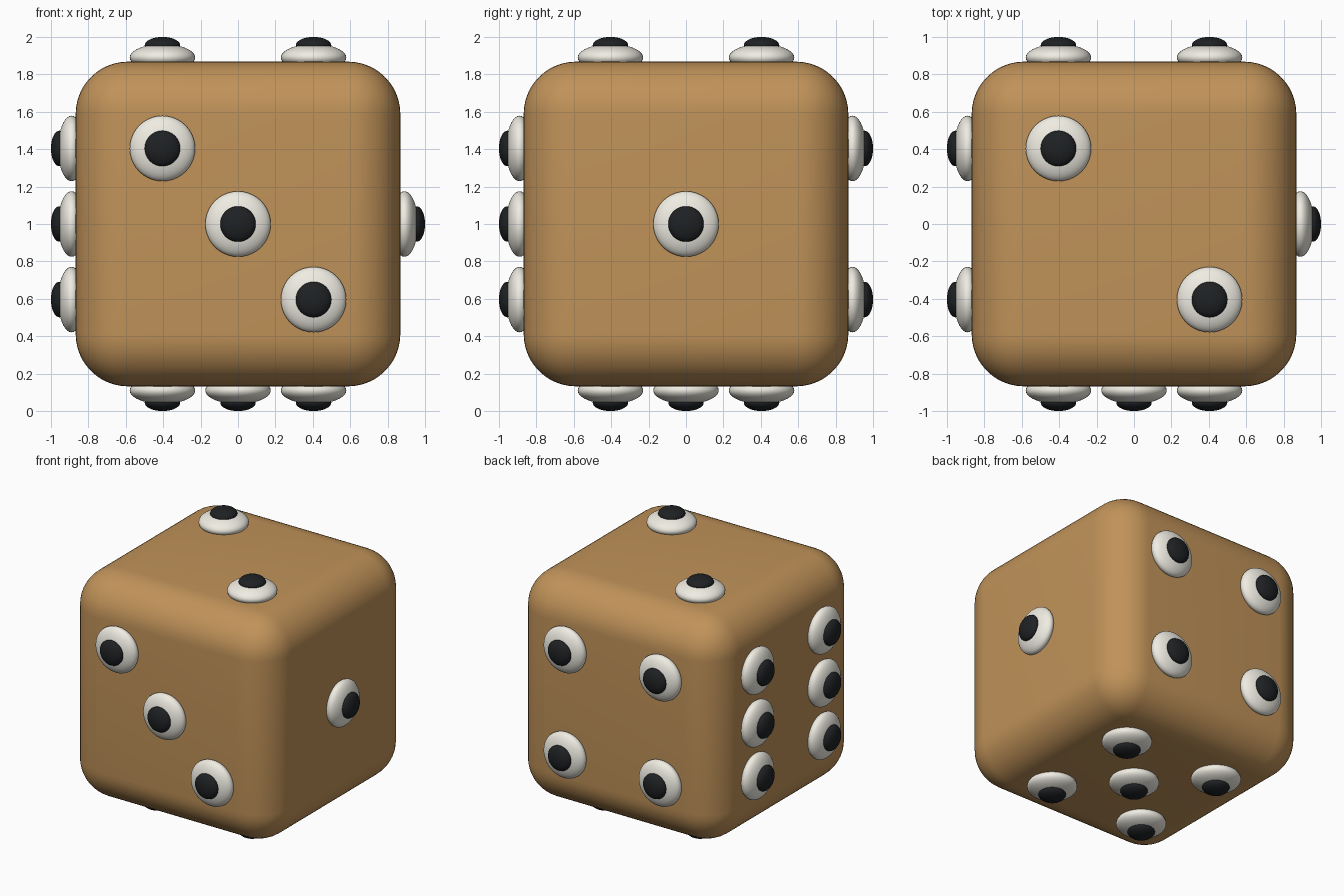
import bpy
from mathutils import Vector

if "Cube" in bpy.data.objects:
    bpy.data.objects.remove(bpy.data.objects["Cube"])

HALF, P = 0.868, 0.404          # body half size, pip spacing
CENTRE = Vector((0, 0, 1))


def material(name, rgb):
    m = bpy.data.materials.new(name)
    m.diffuse_color = (*rgb, 1)
    m.use_nodes = True
    m.node_tree.nodes["Principled BSDF"].inputs["Base Color"].default_value = m.diffuse_color
    return m


BROWN = material("brown", (0.53, 0.29, 0.10))
WHITE = material("ivory", (0.86, 0.84, 0.76))
BLACK = material("black", (0.013, 0.015, 0.017))

# Rounded cube body
bpy.ops.mesh.primitive_cube_add(size=2 * HALF, location=CENTRE)
body = bpy.context.object
body.name = "die_body"
body.data.materials.append(BROWN)
bev = body.modifiers.new("round", 'BEVEL')
bev.width = 0.28
bev.segments = 12
bpy.ops.object.modifier_apply(modifier="round")
bpy.ops.object.shade_smooth()


def dome(name, mat, loc, normal, radius, depth):
    """Flattened sphere whose short axis follows the face normal."""
    bpy.ops.mesh.primitive_uv_sphere_add(segments=40, ring_count=20, radius=1, location=loc)
    o = bpy.context.object
    o.name = name
    o.scale = (radius, radius, depth)
    o.rotation_euler = normal.to_track_quat('Z', 'Y').to_euler()
    o.data.materials.append(mat)
    bpy.ops.object.shade_smooth()


# Each face: name, normal, in-plane axes, pip grid positions
X, Y, Z = Vector((1, 0, 0)), Vector((0, 1, 0)), Vector((0, 0, 1))
CORNERS = [(a, b) for a in (-1, 1) for b in (-1, 1)]
FACES = [
    ("right", X, Y, Z, [(0, 0)]),
    ("top", Z, X, Y, [(-1, 1), (1, -1)]),
    ("front", -Y, X, Z, [(-1, 1), (0, 0), (1, -1)]),
    ("back", Y, X, Z, CORNERS),
    ("bottom", -Z, X, Y, CORNERS + [(0, 0)]),
    ("left", -X, Y, Z, [(a, b) for a in (-1, 1) for b in (-1, 0, 1)]),
]

# Eye-shaped pips: white dome with a black pupil
for face, n, u, v, spots in FACES:
    for i, (a, b) in enumerate(spots):
        base = CENTRE + (u * a + v * b) * P
        dome(f"{face}_eye_{i}", WHITE, base + n * 0.89, n, 0.175, 0.072)
        dome(f"{face}_pupil_{i}", BLACK, base + n * 0.955, n, 0.095, 0.045)
